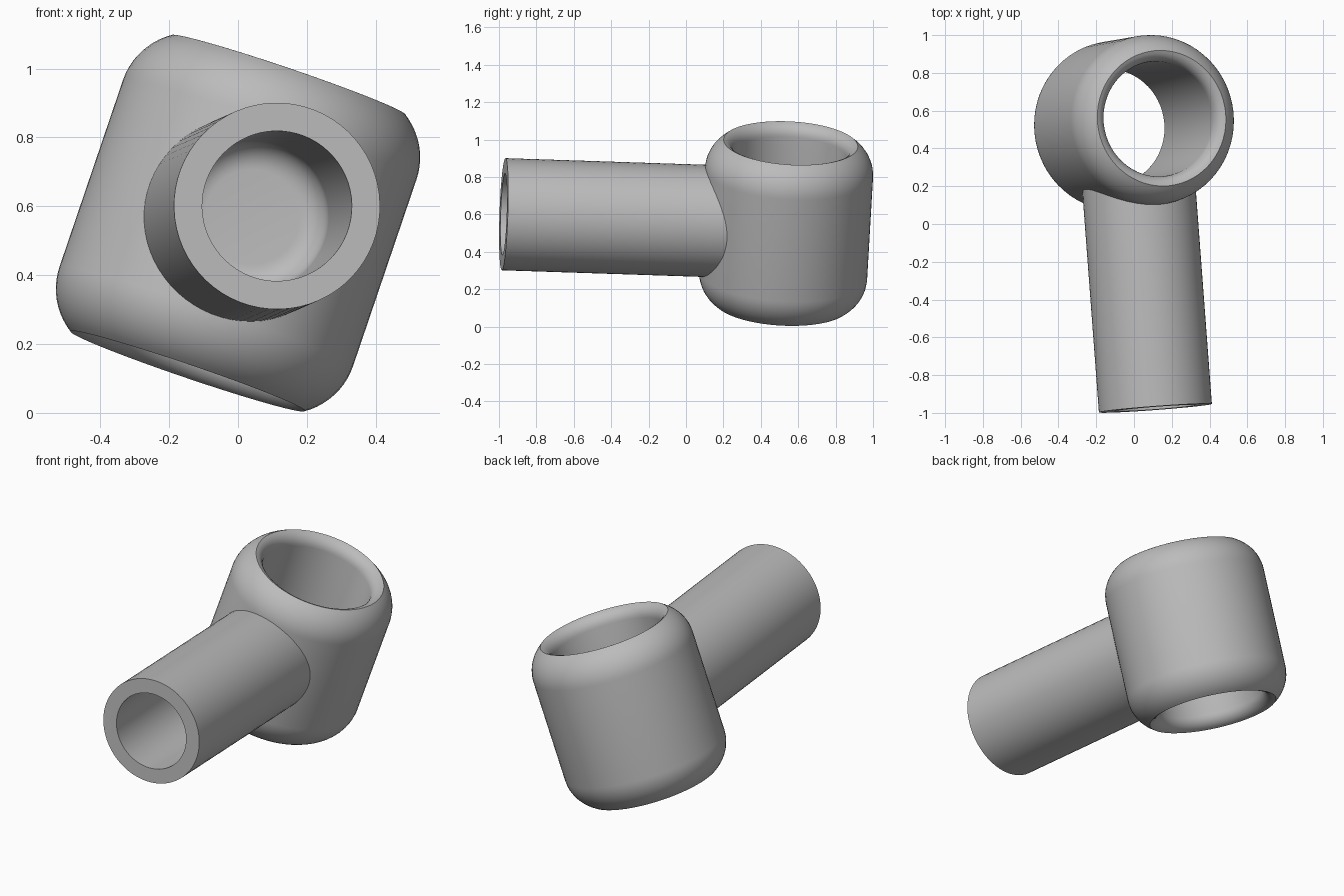
import bpy, bmesh
from math import sin, cos, pi, radians
from mathutils import Vector, Matrix

if "Cube" in bpy.data.objects:
    bpy.data.objects.remove(bpy.data.objects["Cube"], do_unlink=True)

grey = bpy.data.materials.new("plain grey")
grey.use_nodes = True
color = (0.5, 0.5, 0.5, 1)
grey.diffuse_color = color
grey.node_tree.nodes["Principled BSDF"].inputs["Base Color"].default_value = color

CENTRE = Vector((0, 0.535, 0.551))
SEGMENTS = 64


def arc(cr, ch, radius, start, end, steps=10):
    """Points (r, h) on an arc, angles in degrees."""
    angles = [radians(start + (end - start) * i / steps) for i in range(steps + 1)]
    return [(cr + radius * cos(a), ch + radius * sin(a)) for a in angles]


def revolve(name, profile, axis, closed):
    """Turn a profile of (radius, height) points around an axis through CENTRE."""
    bm = bmesh.new()
    verts = [bm.verts.new((r, 0, h)) for r, h in profile]
    edges = [bm.edges.new(pair) for pair in zip(verts, verts[1:])]
    if closed:
        edges.append(bm.edges.new((verts[-1], verts[0])))
    bmesh.ops.spin(bm, geom=verts + edges, axis=(0, 0, 1), cent=(0, 0, 0),
                   angle=2 * pi, steps=SEGMENTS, use_merge=True)
    bmesh.ops.remove_doubles(bm, verts=bm.verts, dist=0.0001)
    bmesh.ops.recalc_face_normals(bm, faces=bm.faces)
    turn = Vector((0, 0, 1)).rotation_difference(axis).to_matrix().to_4x4()
    bm.transform(Matrix.Translation(CENTRE) @ turn)
    mesh = bpy.data.meshes.new(name)
    bm.to_mesh(mesh)
    bm.free()
    mesh.materials.append(grey)
    obj = bpy.data.objects.new(name, mesh)
    bpy.context.collection.objects.link(obj)
    bpy.ops.object.select_all(action="DESELECT")
    obj.select_set(True)
    bpy.context.view_layer.objects.active = obj
    bpy.ops.object.shade_smooth_by_angle(angle=radians(35))
    return obj


# Tilted eye: rounded shoulders outside, small rounded lips into the bore
shoulder = arc(0.25, 0.287, 0.2, 0, 57)
lip = arc(0.377, 0.385, 0.072, 104, 180, 6)
upper = shoulder + lip
lower = [(r, -h) for r, h in reversed(upper)]
revolve("eye_ring", upper + lower, Vector((0.34, 0.058, 1)).normalized(), True)

# Hollow shank: outer wall, flat end, blind bore with a rounded floor
END, OUTER, BORE, FLOOR, FILLET = 1.515, 0.3, 0.218, 0.54, 0.08
shank = [(OUTER, 0.32), (OUTER, END), (BORE, END)]
shank += arc(BORE - FILLET, FLOOR + FILLET, FILLET, 0, -90, 8) + [(0, FLOOR)]
revolve("hollow_shank", shank, Vector((0.075, -1, 0.033)).normalized(), False)
